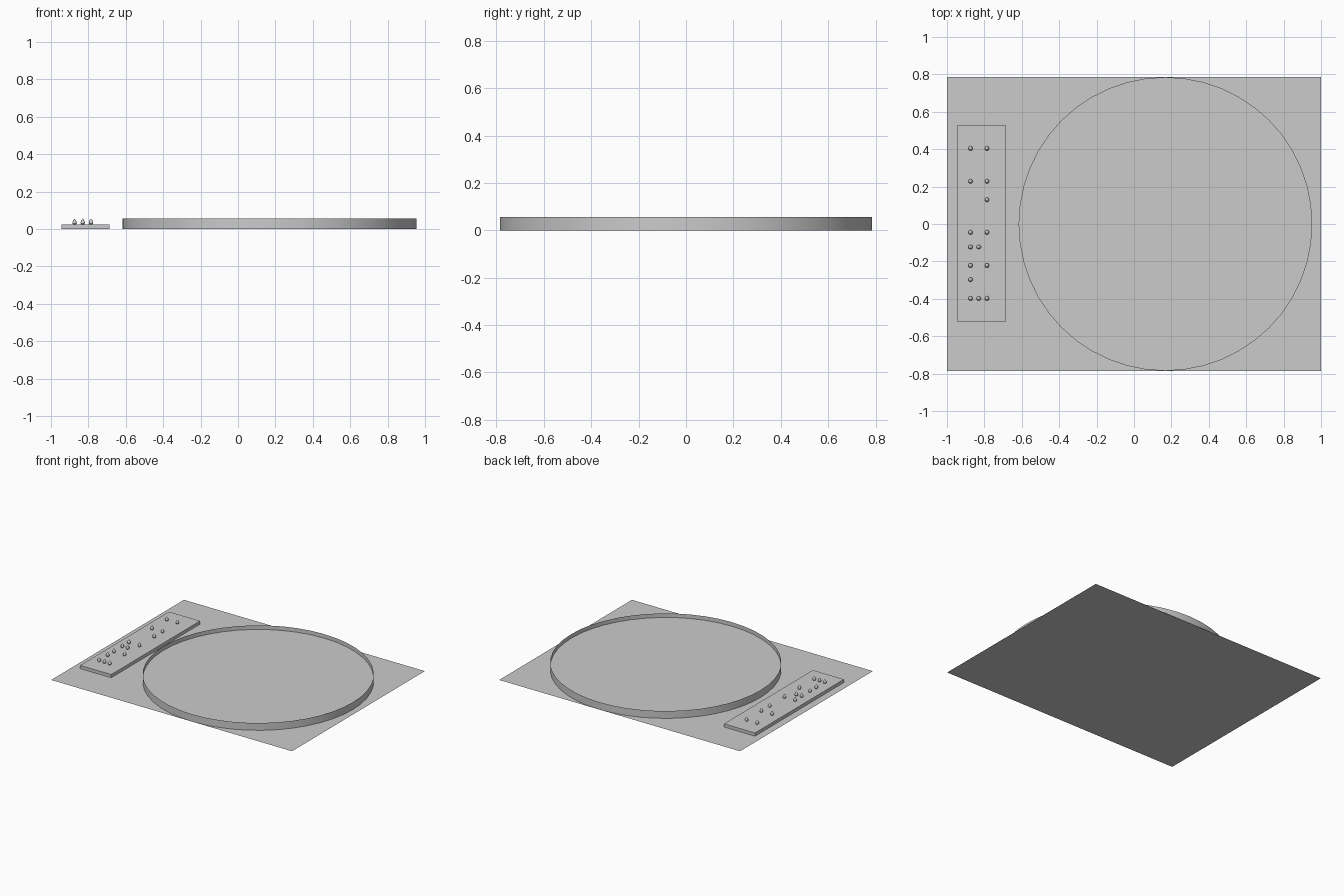
import bpy, bmesh, math
from mathutils import Matrix

cube = bpy.data.objects.get("Cube")
if cube:
    bpy.data.objects.remove(cube, do_unlink=True)

grey = bpy.data.materials.new("plain grey")
grey.use_nodes = True
colour = (0.6, 0.6, 0.6, 1)
grey.diffuse_color = colour
grey.node_tree.nodes["Principled BSDF"].inputs["Base Color"].default_value = colour


def add_part(name, bm, smooth=False):
    mesh = bpy.data.meshes.new(name)
    bm.to_mesh(mesh)
    bm.free()
    mesh.materials.append(grey)
    obj = bpy.data.objects.new(name, mesh)
    bpy.context.collection.objects.link(obj)
    if smooth:
        bpy.ops.object.select_all(action='DESELECT')
        obj.select_set(True)
        bpy.context.view_layer.objects.active = obj
        bpy.ops.object.shade_smooth_by_angle(angle=math.radians(40))
    return obj


# Thin ground sheet
bm = bmesh.new()
bmesh.ops.create_grid(bm, x_segments=1, y_segments=1, size=1,
                      matrix=Matrix.Diagonal((1, 0.787, 1, 1)))
add_part("base_sheet", bm)

# Round open wall with a recessed floor
CENTRE, RADIUS, HEIGHT, FLOOR, SIDES = (0.168, 0, 0), 0.786, 0.055, 0.025, 48
bm = bmesh.new()
bmesh.ops.create_cone(bm, cap_ends=False, segments=SIDES, radius1=RADIUS,
                      radius2=RADIUS, depth=HEIGHT,
                      matrix=Matrix.Translation((0, 0, HEIGHT / 2)))
add_part("round_wall", bm, True).location = CENTRE

bm = bmesh.new()
bmesh.ops.create_circle(bm, cap_ends=True, segments=SIDES, radius=RADIUS - 0.001,
                        matrix=Matrix.Translation((0, 0, FLOOR)))
add_part("round_floor", bm).location = CENTRE

# Raised slab beside the ring
SLAB_TOP = 0.024
bm = bmesh.new()
bmesh.ops.create_cube(bm, size=1, matrix=Matrix.Translation((-0.815, 0.003, SLAB_TOP / 2))
                      @ Matrix.Diagonal((0.258, 1.054, SLAB_TOP, 1)))
add_part("side_slab", bm)

# Small pointed pegs in rows: y position, then columns used
PEG_COLUMNS = (-0.874, -0.83, -0.786)
PEG_ROWS = ((0.404, (0, 2)), (0.228, (0, 2)), (0.13, (2,)), (-0.045, (0, 2)),
            (-0.123, (0, 1)), (-0.222, (0, 2)), (-0.297, (0,)), (-0.398, (0, 1, 2)))
PEG_PROFILE = ((0.007, 0), (0.012, 0.007), (0.011, 0.014), (0.007, 0.024), (0, 0.032))


def add_peg(x, y):
    bm = bmesh.new()
    verts = [bm.verts.new((r, 0, z)) for r, z in PEG_PROFILE]
    edges = [bm.edges.new(pair) for pair in zip(verts, verts[1:])]
    bmesh.ops.spin(bm, geom=verts + edges, cent=(0, 0, 0), axis=(0, 0, 1),
                   angle=math.tau, steps=16)
    bmesh.ops.remove_doubles(bm, verts=bm.verts, dist=0.0001)
    bmesh.ops.recalc_face_normals(bm, faces=bm.faces)
    add_part("peg", bm, True).location = (x, y, SLAB_TOP - 0.001)


for y, columns in PEG_ROWS:
    for column in columns:
        add_peg(PEG_COLUMNS[column], y)
